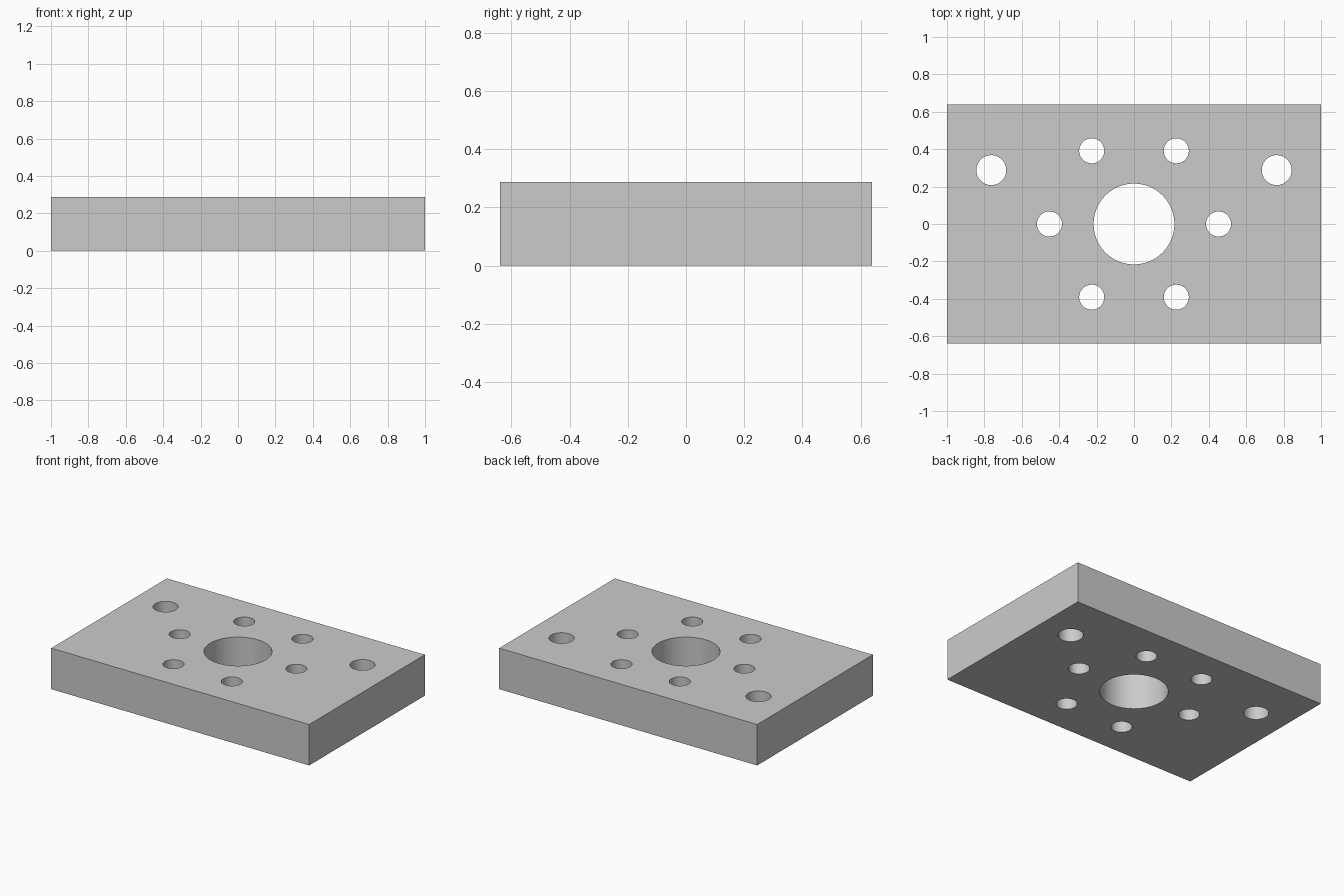
import bpy, bmesh
from math import cos, sin, pi, radians
from mathutils import Matrix

if "Cube" in bpy.data.objects:
    bpy.data.objects.remove(bpy.data.objects["Cube"])

W, D, H = 2.0, 1.28, 0.287


def make_object(name, bm):
    mesh = bpy.data.meshes.new(name)
    bm.to_mesh(mesh)
    bm.free()
    obj = bpy.data.objects.new(name, mesh)
    bpy.context.collection.objects.link(obj)
    return obj


# Rectangular plate standing on z = 0
bm = bmesh.new()
bmesh.ops.create_cube(bm, size=1, matrix=Matrix.Translation((0, 0, H / 2)) @ Matrix.Diagonal((W, D, H, 1)))
plate = make_object("mounting_plate", bm)

# Through holes: centre bore, six-hole bolt circle, two outer holes
holes = [(0, 0, 0.216)]
holes += [(0.452 * cos(i * pi / 3), 0.452 * sin(i * pi / 3), 0.067) for i in range(6)]
holes += [(s * 0.763, 0.288, 0.08) for s in (-1, 1)]

bm = bmesh.new()
for x, y, r in holes:
    bmesh.ops.create_cone(bm, cap_ends=True, segments=64, radius1=r, radius2=r,
                          depth=H * 2, matrix=Matrix.Translation((x, y, H / 2)))
cutter = make_object("hole_cutter", bm)
cutter.hide_render = True

# Cut the holes and tidy up
cut = plate.modifiers.new("holes", 'BOOLEAN')
cut.operation = 'DIFFERENCE'
cut.solver = 'EXACT'
cut.object = cutter
bpy.context.view_layer.objects.active = plate
plate.select_set(True)
bpy.ops.object.modifier_apply(modifier=cut.name)
bpy.data.objects.remove(cutter)

# Smooth bores, sharp edges
bpy.ops.object.shade_smooth_by_angle(angle=radians(30))
